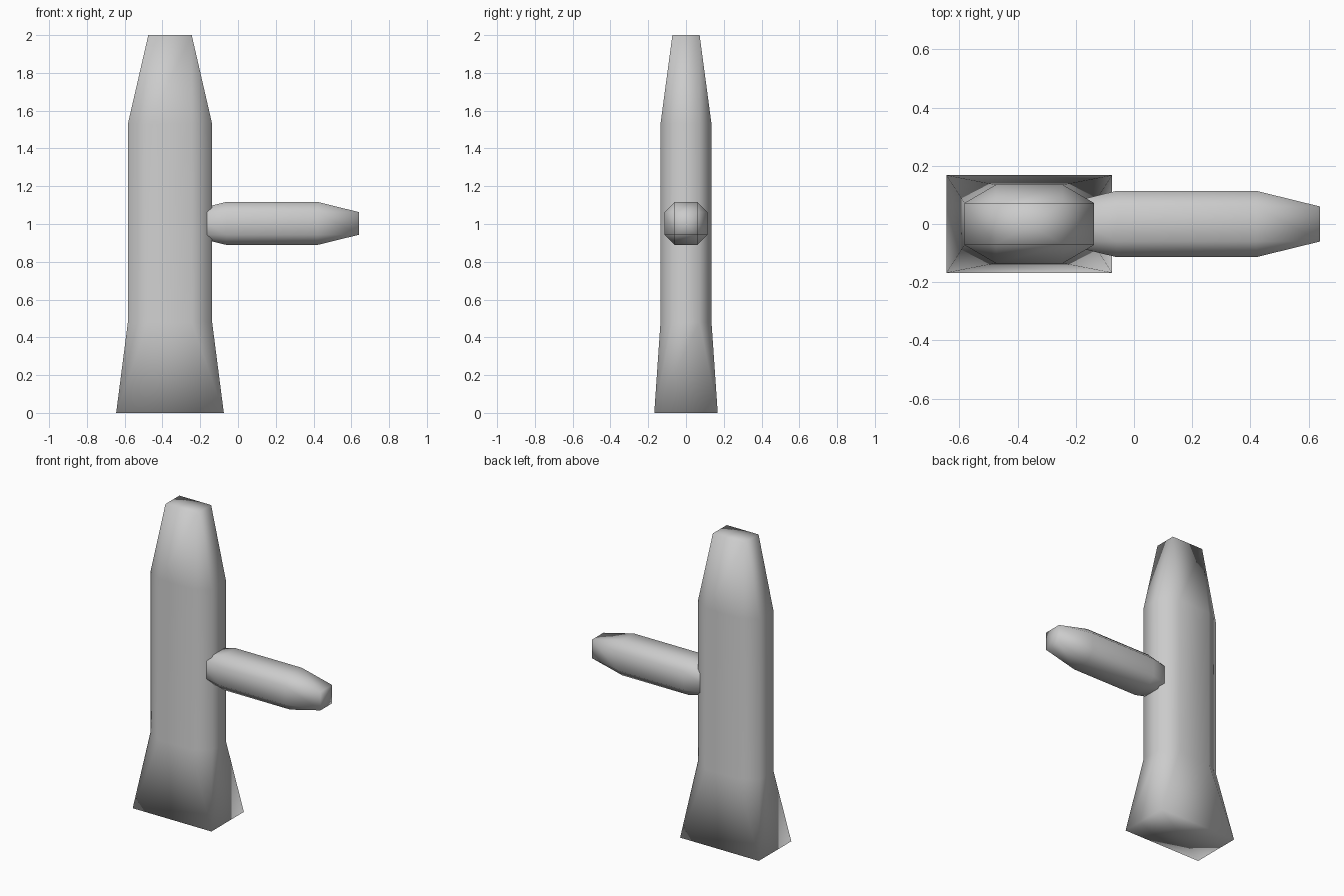
import bpy, bmesh, math
from mathutils import Matrix

if "Cube" in bpy.data.objects:
    bpy.data.objects.remove(bpy.data.objects["Cube"])


def ring(bm, z, A, B, a, b):
    """Chamfered rectangle of 8 points; A == a and B == b gives a plain rectangle."""
    pts = [(A, b), (a, B), (-a, B), (-A, b), (-A, -b), (-a, -B), (a, -B), (A, -b)]
    return [bm.verts.new((x, y, z)) for x, y in pts]


def tapered_post(name, sections, matrix):
    bm = bmesh.new()
    rings = [ring(bm, *s) for s in sections]
    # side walls
    for lo, hi in zip(rings, rings[1:]):
        for i in range(8):
            j = (i + 1) % 8
            bm.faces.new((lo[i], lo[j], hi[j], hi[i]))
    # flat end caps fanned around a centre point
    for r, s in ((rings[0], sections[0]), (rings[-1], sections[-1])):
        c = bm.verts.new((0, 0, s[0]))
        for i in range(8):
            bm.faces.new((r[i], r[(i + 1) % 8], c))
    # plain rectangular sections collapse to four corners
    bmesh.ops.remove_doubles(bm, verts=bm.verts, dist=0.0005)
    bmesh.ops.transform(bm, matrix=matrix, verts=bm.verts)
    bmesh.ops.recalc_face_normals(bm, faces=bm.faces)
    for f in bm.faces:
        f.smooth = True
    me = bpy.data.meshes.new(name)
    bm.to_mesh(me)
    bm.free()
    ob = bpy.data.objects.new(name, me)
    bpy.context.collection.objects.link(ob)
    return ob


# upright trunk: flared rectangular foot, eight-sided shaft, tapered top
tapered_post("trunk", [
    (0.0, 0.285, 0.168, 0.285, 0.168),
    (0.48, 0.223, 0.135, 0.115, 0.072),
    (1.53, 0.223, 0.135, 0.115, 0.072),
    (2.0, 0.115, 0.072, 0.115, 0.072),
], Matrix.Translation((-0.36, 0, 0)))

# side branch: eight-sided, tapered at both ends, root sunk into the trunk
tapered_post("branch", [
    (-0.46, 0.06, 0.06, 0.06, 0.06),
    (-0.24, 0.114, 0.114, 0.06, 0.06),
    (0.24, 0.114, 0.114, 0.06, 0.06),
    (0.46, 0.06, 0.06, 0.06, 0.06),
], Matrix.Translation((0.18, 0, 1.003)) @ Matrix.Rotation(math.pi / 2, 4, 'Y'))
